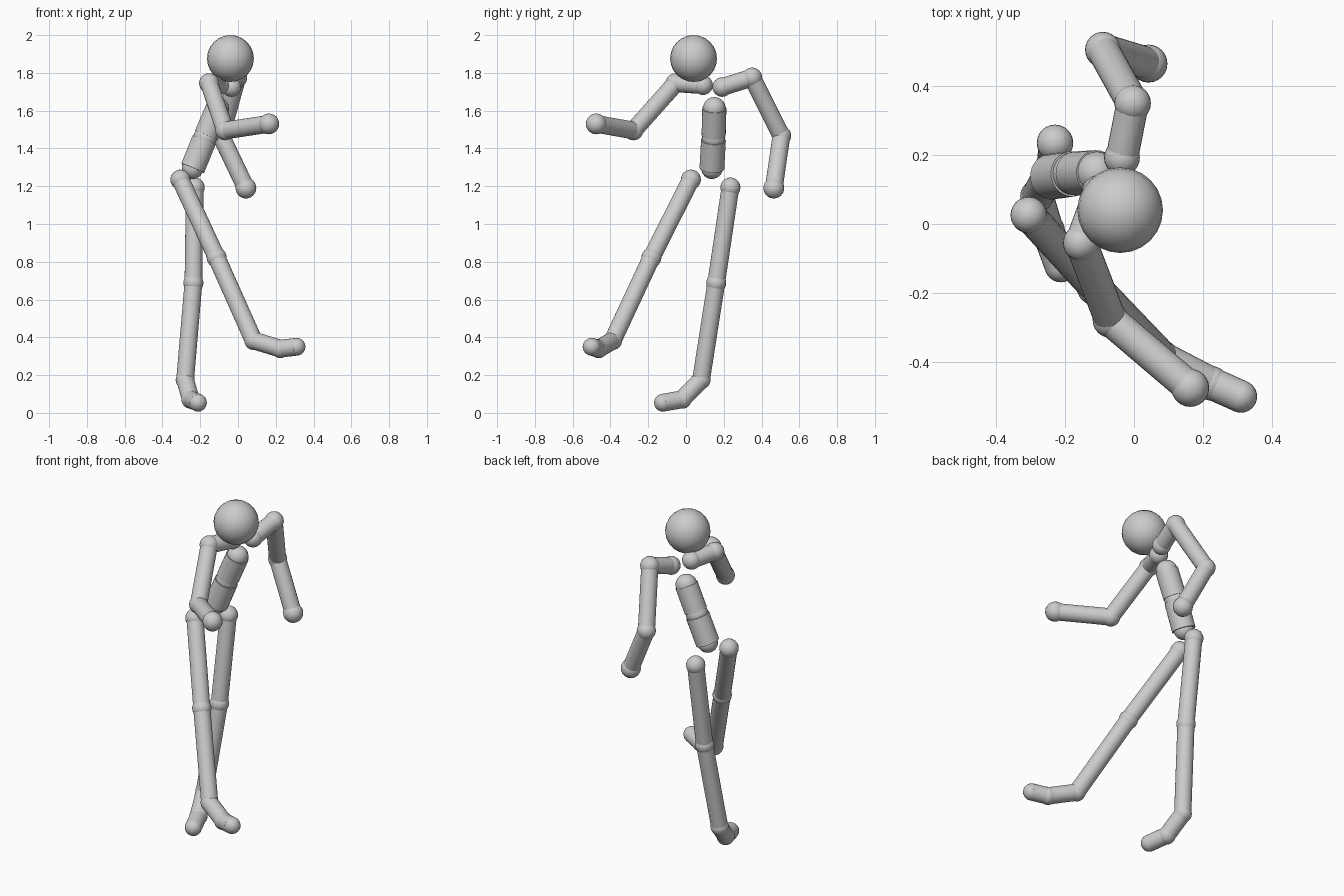
import bpy
from mathutils import Vector

if "Cube" in bpy.data.objects:
    bpy.data.objects.remove(bpy.data.objects["Cube"])

grey = bpy.data.materials.new("light grey")
grey.diffuse_color = (0.6, 0.6, 0.6, 1)
grey.use_nodes = True
grey.node_tree.nodes["Principled BSDF"].inputs["Base Color"].default_value = grey.diffuse_color


def finish(name):
    ob = bpy.context.object
    ob.name = name
    ob.data.materials.append(grey)
    bpy.ops.object.shade_smooth_by_angle()


def ball(name, p, r):
    bpy.ops.mesh.primitive_uv_sphere_add(segments=24, ring_count=12, radius=r, location=p)
    finish(name)


def rod(name, a, b, r):
    a, b = Vector(a), Vector(b)
    d = b - a
    bpy.ops.mesh.primitive_cylinder_add(vertices=24, radius=r, depth=d.length, location=(a + b) / 2)
    bpy.context.object.rotation_euler = d.to_track_quat('Z', 'Y').to_euler()
    finish(name)


def chain(parts, joints, points, radii, rod_radius):
    """Balls at every joint with rods between them."""
    for name, p, r in zip(joints, points, radii):
        ball(name, p, r)
    for name, a, b in zip(parts, points, points[1:]):
        rod(name, a, b, rod_radius)


# head
ball("head", (-0.04, 0.04, 1.876), 0.124)

# torso: two thick segments with a small gap at the waist
pelvis, waist, chest = Vector((-0.24, 0.137, 1.295)), Vector((-0.175, 0.146, 1.455)), Vector((-0.108, 0.15, 1.612))
ball("pelvis_joint", pelvis, 0.057)
ball("waist_joint", waist, 0.062)
ball("chest_joint", chest, 0.06)
rod("lower_torso", pelvis, waist.lerp(pelvis, 0.07), 0.066)
rod("upper_torso", waist.lerp(chest, 0.1), chest, 0.064)

# arms
arm_parts = ("collar", "upper_arm", "forearm")
arm_joints = ("collar_joint", "shoulder", "elbow", "hand")
arms = {
    "right": [(-0.10, 0.09, 1.735), (-0.153, -0.055, 1.745), (-0.068, -0.278, 1.495), (0.163, -0.475, 1.53)],
    "left": [(-0.035, 0.192, 1.725), (-0.004, 0.35, 1.775), (-0.09, 0.505, 1.467), (0.042, 0.465, 1.19)],
}
for side, pts in arms.items():
    chain([f"{side}_{n}" for n in arm_parts], [f"{side}_{n}" for n in arm_joints],
          pts, (0.052, 0.053, 0.052, 0.055), 0.047)

# legs
leg_parts = ("thigh", "shin", "foot", "toes")
leg_joints = ("hip", "knee", "ankle", "foot_joint", "toe_tip")
legs = {
    "right": [(-0.305, 0.026, 1.235), (-0.113, -0.183, 0.822), (0.083, -0.388, 0.383),
              (0.225, -0.462, 0.34), (0.31, -0.5, 0.35)],
    "left": [(-0.229, 0.235, 1.193), (-0.236, 0.16, 0.688), (-0.28, 0.08, 0.175),
             (-0.25, -0.02, 0.072), (-0.212, -0.122, 0.054)],
}
for side, pts in legs.items():
    chain([f"{side}_{n}" for n in leg_parts], [f"{side}_{n}" for n in leg_joints],
          pts, (0.053, 0.053, 0.05, 0.05, 0.047), 0.047)
